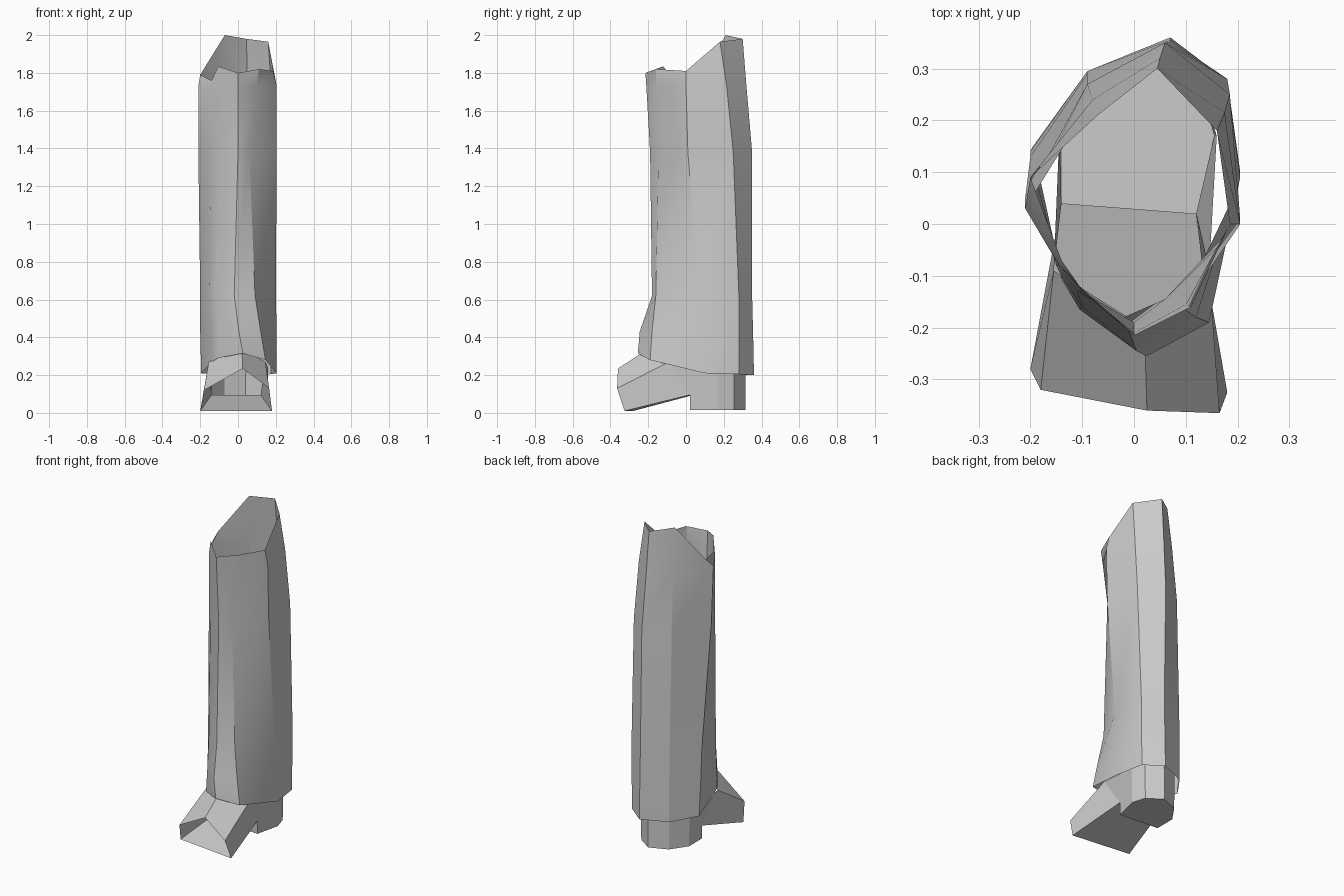
import bpy
import math

cube = bpy.data.objects.get("Cube")
if cube:
    bpy.data.objects.remove(cube, do_unlink=True)


def make_material(name, colour):
    material = bpy.data.materials.new(name)
    material.use_nodes = True
    material.diffuse_color = colour
    material.node_tree.nodes["Principled BSDF"].inputs["Base Color"].default_value = colour
    return material


grey = make_material("plain grey", (0.6, 0.6, 0.6, 1))


def make_part(name, points, faces, smooth_angle):
    """Create one shell; the points are given in hundredths of a unit."""
    mesh = bpy.data.meshes.new(name)
    mesh.from_pydata([[c / 100 for c in p] for p in points], [], faces)
    mesh.materials.append(grey)
    part = bpy.data.objects.new(name, mesh)
    bpy.context.collection.objects.link(part)
    bpy.ops.object.select_all(action="DESELECT")
    part.select_set(True)
    bpy.context.view_layer.objects.active = part
    bpy.ops.object.shade_smooth_by_angle(angle=math.radians(smooth_angle))
    return part


def level(height, outline):
    """Lift a flat outline to one height."""
    return [(x, y, height) for x, y in outline]


def bridge(lower, upper, count, closed=True):
    """Quads between two rows of points, starting at the given indices."""
    steps = count if closed else count - 1
    return [(lower + i, lower + (i + 1) % count,
             upper + (i + 1) % count, upper + i) for i in range(steps)]


# Trouser leg: each ring runs front, right of front, +x side, back, -x side
hem = [(2.5, -25.5, 31.5), (14.5, -19, 28), (20.5, 10, 21),
       (17.5, 28, 20.5), (7, 36, 20), (-9, 29.5, 20),
       (-19.5, 15, 21), (-14, -10.5, 27), (-10.5, -16.5, 29)]
calf = level(43, [(0.5, -24.5), (12, -18), (20.5, 9), (18, 28), (7, 35.5),
                  (-9, 29.5), (-20, 14), (-14, -10), (-10, -16)])
shin = level(62, [(-2, -18), (9, -16), (20, 7), (18, 28), (7, 35),
                  (-9, 29), (-20, 13), (-15, -8), (-11, -13)])
knee = level(138, [(0, -19), (6, -14.5), (20.5, 1), (18.5, 25), (6, 35),
                   (-9, 27), (-21, 5), (-14.5, -8), (-10, -13)])
thigh = level(173, [(0, -21), (10, -15.5), (20.5, 0), (17.5, 21.5), (5, 32),
                    (-8, 24), (-21, 3), (-14.5, -8), (-10, -13)])
torn_rim = [(0, -21.5, 180), (11, -16, 182), (18.5, 0, 181),
            (16, 18, 196.5), (4.5, 30, 198), (-7, 21, 200),
            (-20, 9, 179), (-14, -7, 176), (-10.5, -12, 183.5)]

rings = [hem, calf, shin, knee, thigh, torn_rim]
columns = len(hem)
leg_faces = []
for r in range(len(rings) - 1):
    leg_faces += bridge(r * columns, (r + 1) * columns, columns)
make_part("trouser_leg", sum(rings, []), leg_faces, 30)

# Boot front: an open-ended arch over a sloping sole
toe_edge = [(-20, -28, 1), (-18, -32, 12), (2.5, -36, 23.5),
            (16.5, -36.5, 13), (18, -32.5, 1)]
ankle_edge = [(-14, 4, 9.5), (-15.5, -9, 27), (2, -20, 34),
              (14.5, -9, 27), (12, 2, 9.5)]
arch = len(toe_edge)
make_part("boot_front", toe_edge + ankle_edge, bridge(0, arch, arch), 25)

# Boot heel: a faceted cup, open at the top, with a step at the sole
heel_outline = [(12, 2), (15.5, 17), (13, 25.5), (4, 31.5),
                (-7, 27), (-14, 17), (-14, 4)]
n = len(heel_outline)
heel_base = level(1.5, heel_outline)
heel_top = level(24, [(x * 1.03, y) for x, y in heel_outline[1:-1]])
sole_step = [ankle_edge[-1], ankle_edge[0]]
ankle_sides = [ankle_edge[3], ankle_edge[1]]
heel_points = heel_base + heel_top + sole_step + ankle_sides
top = n
step = n + len(heel_top)
side = step + 2
heel_faces = bridge(1, top, n - 2, closed=False)
heel_faces += [
    tuple(reversed(range(n))),                  # ground face
    (0, n - 1, step + 1, step),                 # front of the heel
    (0, 1, top, side, step),                    # +x cheek
    (n - 2, n - 1, step + 1, side + 1, step - 1),  # -x cheek
]
# Ground face and step look outward like the walls
heel_faces[n - 2] = tuple(reversed(heel_faces[n - 2]))
heel_faces[n - 3] = tuple(reversed(range(n)))
make_part("boot_heel", heel_points, heel_faces, 25)
